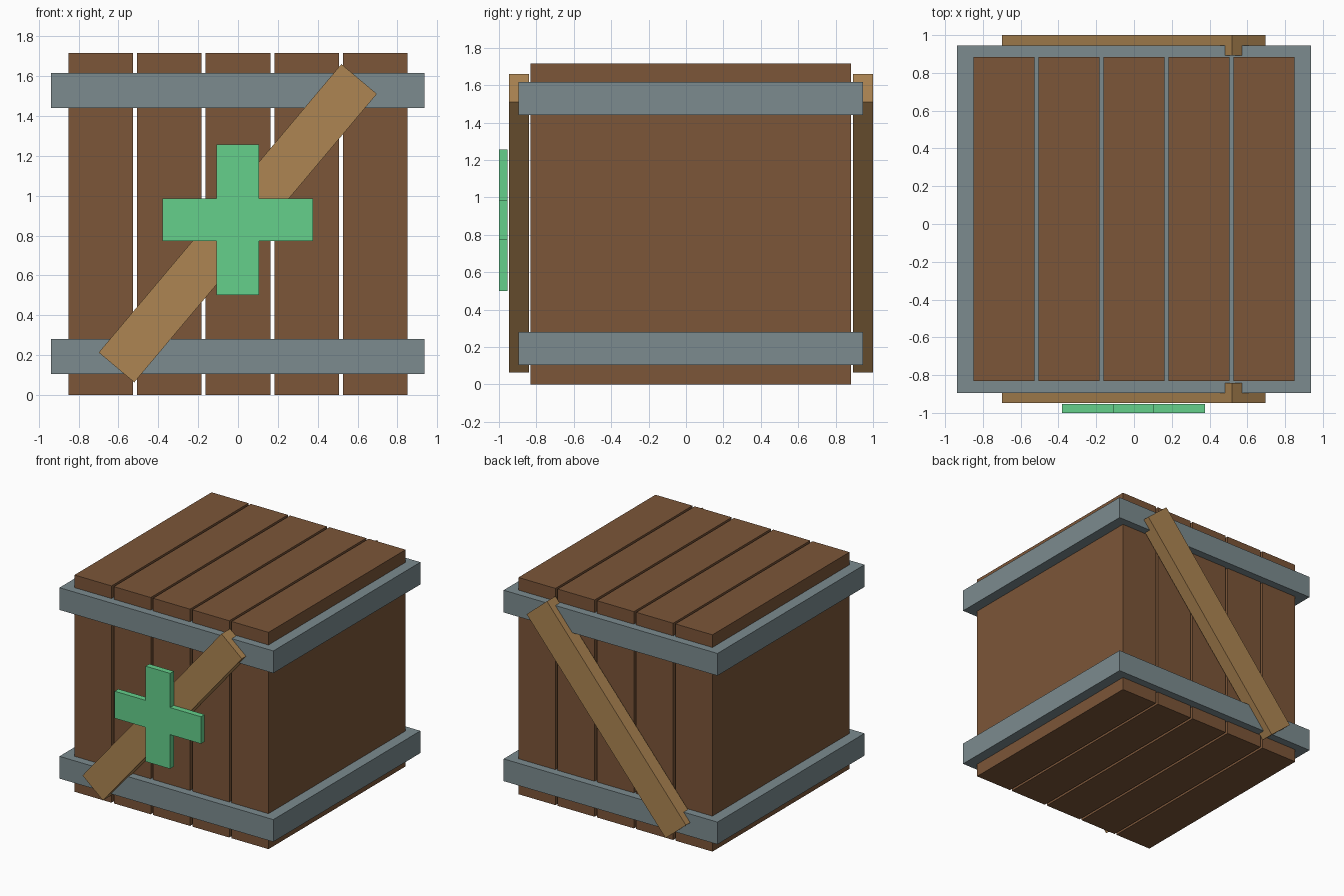
import bpy, bmesh
from math import atan2, hypot
from mathutils import Matrix, Vector

if "Cube" in bpy.data.objects:
    bpy.data.objects.remove(bpy.data.objects["Cube"])


def material(name, rgb):
    m = bpy.data.materials.new(name)
    m.diffuse_color = (*rgb, 1)
    m.use_nodes = True
    m.node_tree.nodes["Principled BSDF"].inputs["Base Color"].default_value = m.diffuse_color
    return m


WOOD = material("dark_wood", (0.20, 0.092, 0.04))
METAL = material("band_grey", (0.20, 0.26, 0.275))
BRACE = material("light_wood", (0.42, 0.235, 0.085))
GREEN = material("green", (0.13, 0.63, 0.26))


def add_object(name, bm, mat):
    bmesh.ops.recalc_face_normals(bm, faces=bm.faces)
    me = bpy.data.meshes.new(name)
    bm.to_mesh(me)
    bm.free()
    me.materials.append(mat)
    ob = bpy.data.objects.new(name, me)
    bpy.context.collection.objects.link(ob)
    return ob


def box(name, lo, hi, mat):
    lo, hi = Vector(lo), Vector(hi)
    bm = bmesh.new()
    bmesh.ops.create_cube(bm, size=1, matrix=Matrix.Translation((lo + hi) / 2)
                          @ Matrix.Diagonal((*(hi - lo), 1)))
    return add_object(name, bm, mat)


# Crate body: five upright slabs with narrow gaps
W, PITCH = 0.324, 0.344
for i in range(5):
    x = (i - 2) * PITCH
    box(f"plank_{i + 1}", (x - W / 2, -0.832, 0), (x + W / 2, 0.883, 1.717), WOOD)

# Bands around the crate
for name, z0, z1 in (("lower_band", 0.105, 0.281), ("upper_band", 1.441, 1.617)):
    box(name, (-0.938, -0.895, z0), (0.936, 0.946, z1), METAL)

# Diagonal braces, front and back
dx, dz = 1.218, 1.448
for name, y in (("front_brace", -0.894), ("back_brace", 0.946)):
    ob = box(name, (-hypot(dx, dz) / 2, -0.0535, -0.1165),
             (hypot(dx, dz) / 2, 0.0535, 0.1165), BRACE)
    ob.location = (-0.001, y, 0.862)
    ob.rotation_euler = (0, -atan2(dz, dx), 0)

# Green cross on the front
a, b = 0.378, 0.107
outline = []
for sx, sz in ((1, 1), (-1, 1), (-1, -1), (1, -1)):
    corner = [(a * sx, b * sz), (b * sx, b * sz), (b * sx, a * sz)]
    outline += corner if sx * sz > 0 else corner[::-1]
bm = bmesh.new()
face = bm.faces.new([bm.verts.new((x - 0.002, -1.0, z + 0.879)) for x, z in outline])
ext = bmesh.ops.extrude_face_region(bm, geom=[face], use_keep_orig=True)
bmesh.ops.translate(bm, vec=(0, 0.046, 0),
                    verts=[v for v in ext["geom"] if isinstance(v, bmesh.types.BMVert)])
add_object("green_cross", bm, GREEN)
